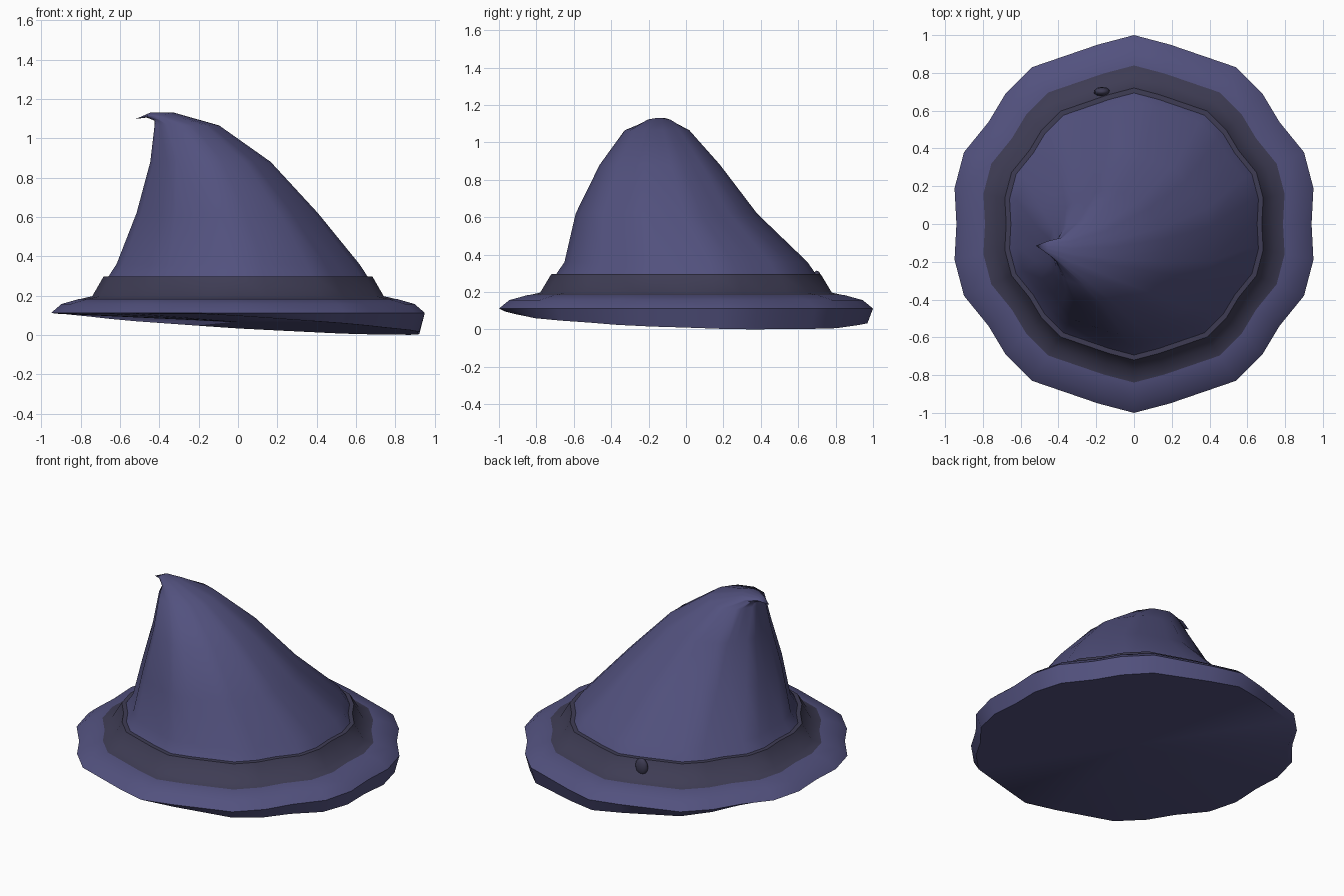
import bpy, bmesh
from mathutils import Vector

old = bpy.data.objects.get("Cube")
if old:
    bpy.data.objects.remove(old, do_unlink=True)


def make_material(name, rgb):
    mat = bpy.data.materials.new(name)
    mat.use_nodes = True
    mat.diffuse_color = (*rgb, 1)
    mat.node_tree.nodes["Principled BSDF"].inputs["Base Color"].default_value = (*rgb, 1)
    return mat


felt = make_material("purple felt", (0.085, 0.083, 0.21))
ribbon = make_material("dark ribbon", (0.048, 0.045, 0.088))

# Faceted outline of the hat, one quadrant mirrored to a full loop
quarter = [(0, 1), (.19, .95), (.54, .83), (.68, .69), (.77, .54), (.90, .38), (.95, .19), (.94, 0)]
half = quarter + [(x, -y) for x, y in reversed(quarter[:-1])]
outline = half + [(-x, y) for x, y in reversed(half[1:-1])]


def ring(z, scale, cx=0, cy=0, squash=1, tilt=0):
    """Outline scaled, shifted and tilted along x."""
    return [Vector((cx + x * scale * squash, cy + y * scale, z + tilt * x * scale))
            for x, y in outline]


def finish(obj, mat, angle):
    obj.data.materials.append(mat)
    bpy.ops.object.select_all(action='DESELECT')
    obj.select_set(True)
    bpy.context.view_layer.objects.active = obj
    bpy.ops.object.shade_smooth_by_angle(angle=angle)


def loft(name, rings, mat, start=None, end=None, angle=0.9):
    """Skin a stack of rings, with optional end points."""
    bm = bmesh.new()
    loops = [[bm.verts.new(p) for p in r] for r in rings]
    n = len(outline)
    for a, b in zip(loops, loops[1:]):
        for i in range(n):
            j = (i + 1) % n
            bm.faces.new((a[i], a[j], b[j], b[i]))
    for point, loop in ((start, loops[0]), (end, loops[-1])):
        if point:
            tip = bm.verts.new(point)
            for i in range(n):
                bm.faces.new((loop[i], loop[(i + 1) % n], tip))
    bmesh.ops.recalc_face_normals(bm, faces=bm.faces)
    # Open shells: make sure the skin faces outward
    if sum(f.normal.dot(f.calc_center_median()) * f.calc_area() for f in bm.faces) < 0:
        bmesh.ops.reverse_faces(bm, faces=bm.faces)
    mesh = bpy.data.meshes.new(name)
    bm.to_mesh(mesh)
    bm.free()
    obj = bpy.data.objects.new(name, mesh)
    bpy.context.collection.objects.link(obj)
    finish(obj, mat, angle)
    return obj


# Brim with a slanted underside
under = ring(0, .97)
for p in under:
    p.z = max(0, min(.108, .065 - .06 * p.x - .033 * p.y))
loft("brim", [under, ring(.112, 1), ring(.157, .945), ring(.183, .85), ring(.19, .76)],
     felt, start=(0, 0, .065))

# Ribbon band around the base of the crown
loft("band", [ring(.181, .852), ring(.197, .78), ring(.296, .72), ring(.297, .69)], ribbon)

# Crown leaning to one side, ending in a small hooked tip
loft("crown", [
    ring(.28, .705),
    ring(.36, .65),
    ring(.62, .485, -.055, -.105),
    ring(.88, .322, -.14, -.14),
    ring(1.065, .173, -.26, -.155),
    ring(1.11, .075, -.375, -.145, .7, .28),
    ring(1.118, .035, -.455, -.125, .3, .38),
], felt, end=(-.52, -.115, 1.098), angle=1.2)

# Small bead on the back of the band
bpy.ops.mesh.primitive_uv_sphere_add(segments=10, ring_count=6, location=(-.17, .70, .26))
bead = bpy.context.object
bead.name = "band_bead"
bead.scale = (.043, .026, .055)
finish(bead, ribbon, 0.9)
